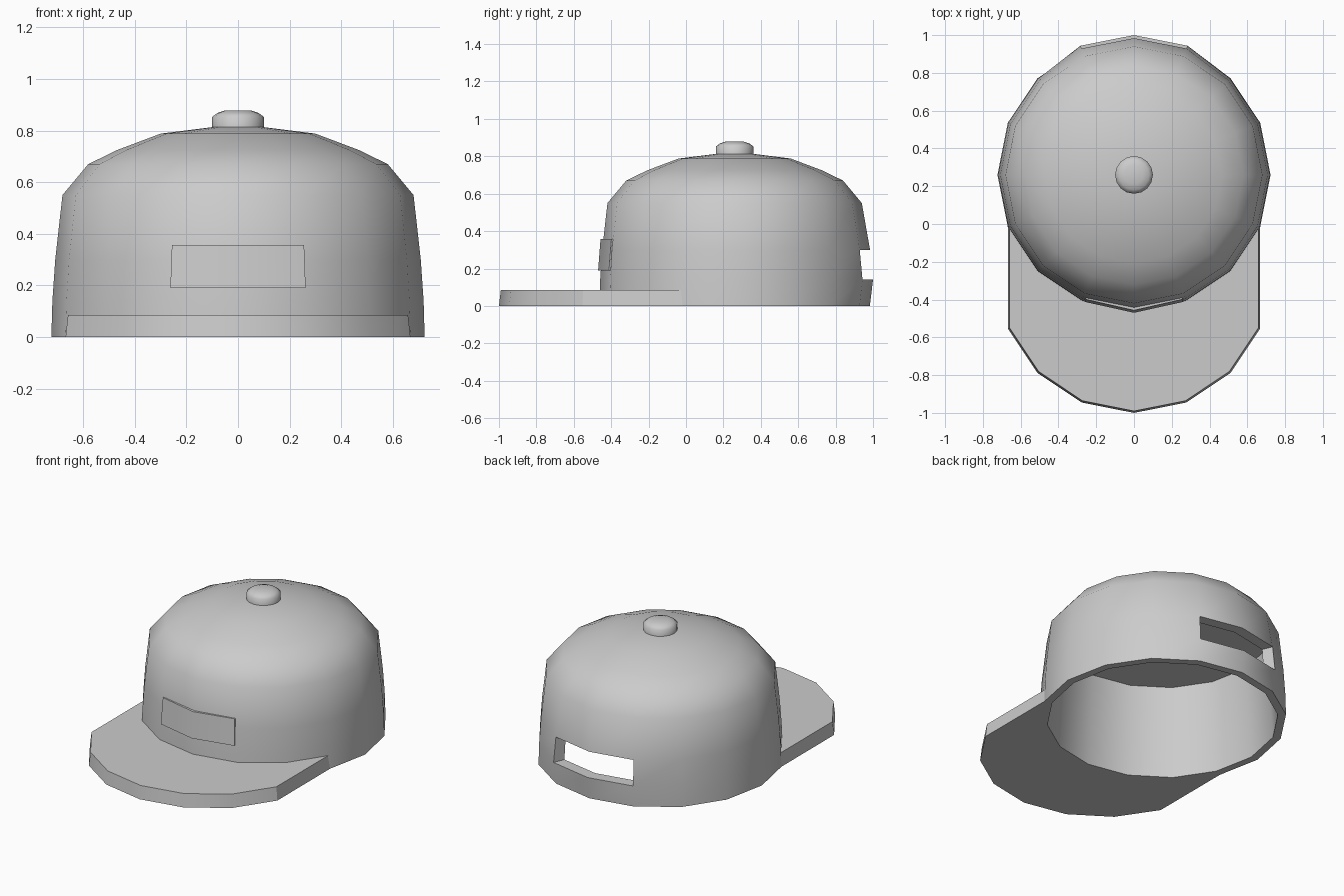
import bpy, bmesh
from math import sin, cos, pi, radians

if "Cube" in bpy.data.objects:
    bpy.data.objects.remove(bpy.data.objects["Cube"], do_unlink=True)

SIDES = 16
CENTRE_Y = 0.26

grey = bpy.data.materials.new("light grey")
grey.use_nodes = True
colour = (0.6, 0.6, 0.6, 1)
grey.diffuse_color = colour
grey.node_tree.nodes["Principled BSDF"].inputs["Base Color"].default_value = colour


def point(step, radius, z):
    """Point on the cap's ring; step 0 is the front, half of SIDES the back."""
    a = 2 * pi * step / SIDES
    return (radius * sin(a), CENTRE_Y - radius * cos(a), z)


def ring(bm, radius, z):
    return [bm.verts.new(point(i, radius, z)) for i in range(SIDES)]


def bridge(bm, low, high, closed=True, skip=()):
    n = len(low)
    for i in range(n if closed else n - 1):
        if i not in skip:
            j = (i + 1) % n
            bm.faces.new((low[i], low[j], high[j], high[i]))


def fan(bm, loop, z):
    tip = bm.verts.new((0, CENTRE_Y, z))
    for i in range(len(loop)):
        bm.faces.new((loop[i], loop[(i + 1) % len(loop)], tip))


def finish(bm, name, angle):
    bmesh.ops.recalc_face_normals(bm, faces=bm.faces)
    mesh = bpy.data.meshes.new(name)
    bm.to_mesh(mesh)
    bm.free()
    obj = bpy.data.objects.new(name, mesh)
    bpy.context.collection.objects.link(obj)
    mesh.materials.append(grey)
    bpy.ops.object.select_all(action='DESELECT')
    obj.select_set(True)
    bpy.context.view_layer.objects.active = obj
    bpy.ops.object.shade_smooth_by_angle(angle=radians(angle))
    return obj


# Crown: outer dome, inner wall with flat ceiling, and the rear opening
bm = bmesh.new()
outer = [ring(bm, r, z) for r, z in (
    (0.723, 0), (0.719, 0.14), (0.708, 0.30), (0.68, 0.55), (0.58, 0.67),
    (0.467, 0.725), (0.3, 0.788), (0.1, 0.813))]
inner = [ring(bm, r, z) for r, z in (
    (0.675, 0), (0.665, 0.14), (0.655, 0.30), (0.63, 0.58))]
back = SIDES // 2
opening = (back - 1, back)
for step in (back - 1, back, back + 1):      # rear strap bows outwards
    outer[1][step].co = point(step, 0.74, 0.14)
    outer[2][step].co = point(step, 0.724, 0.30)
for shell in (outer, inner):
    for k in range(len(shell) - 1):
        bridge(bm, shell[k], shell[k + 1], skip=opening if k == 1 else ())
fan(bm, outer[-1], 0.813)
fan(bm, inner[-1], 0.58)
bridge(bm, inner[0], outer[0])
for k in (1, 2):                             # sill and lintel of the opening
    bridge(bm, inner[k][back - 1:back + 2], outer[k][back - 1:back + 2], closed=False)
for step in (back - 1, back + 1):            # sides of the opening
    bm.faces.new((inner[1][step], outer[1][step], outer[2][step], inner[2][step]))
finish(bm, "crown", 40)

# Brim: the front arc of the crown swept straight forwards
bm = bmesh.new()
arcs = []
for radius, z, reach in ((0.723, 0, 0), (0.723, 0, 0.537),
                         (0.713, 0.085, 0.537), (0.713, 0.085, 0)):
    arc = []
    for step in range(-3, 4):
        x, y, h = point(step, radius, z)
        arc.append(bm.verts.new((x, y - reach, h)))
    arcs.append(arc)
for k in range(4):
    bridge(bm, arcs[k], arcs[(k + 1) % 4], closed=False)
for end in (0, -1):
    bm.faces.new([arc[end] for arc in arcs])
finish(bm, "brim", 30)

# Front patch: a thin plate bent around the crown
bm = bmesh.new()
rows = []
for depth, shift, z, half in ((0.03, 0, 0.19, 0.262), (0, 0, 0.19, 0.262),
                              (0, 0.013, 0.357, 0.256), (0.03, 0.013, 0.357, 0.256)):
    rows.append([bm.verts.new((side * half, -0.47 + depth + shift + 0.058 * abs(side), z))
                 for side in (-1, 0, 1)])
for k in range(4):
    bridge(bm, rows[k], rows[(k + 1) % 4], closed=False)
for end in (0, -1):
    bm.faces.new([row[end] for row in rows])
finish(bm, "front_patch", 30)

# Top button
bm = bmesh.new()
loops = [ring(bm, r, z) for r, z in (
    (0.1, 0.805), (0.1, 0.853), (0.08, 0.868), (0.05, 0.878))]
for low, high in zip(loops, loops[1:]):
    bridge(bm, low, high)
fan(bm, loops[0], 0.805)
fan(bm, loops[-1], 0.878)
finish(bm, "top_button", 60)
